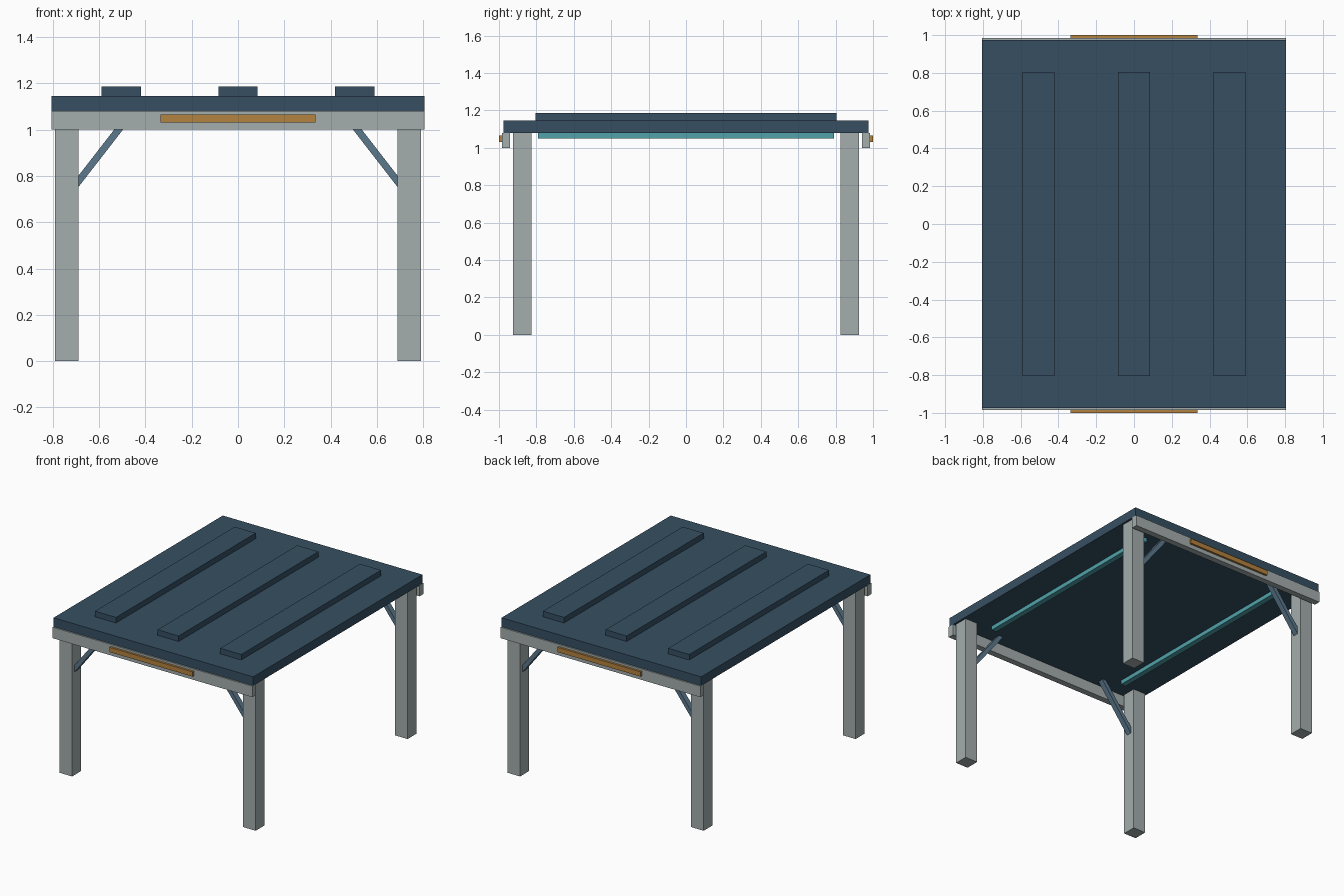
import bpy
import math
from mathutils import Vector

cube = bpy.data.objects.get("Cube")
if cube:
    bpy.data.objects.remove(cube, do_unlink=True)


def material(name, rgb):
    """Flat colour from 0-255 sRGB values, stored as linear."""
    lin = [((c / 255 + 0.055) / 1.055) ** 2.4 for c in rgb] + [1]
    mat = bpy.data.materials.new(name)
    mat.use_nodes = True
    mat.diffuse_color = lin
    shader = next(n for n in mat.node_tree.nodes if n.type == 'BSDF_PRINCIPLED')
    shader.inputs["Base Color"].default_value = lin
    return mat


navy = material("dark slate blue", (54, 79, 98))
grey = material("concrete grey", (164, 173, 173))
steel = material("steel blue", (92, 120, 140))
amber = material("amber brown", (180, 130, 62))
teal = material("teal", (80, 162, 170))


def box(name, centre, size, mat, tilt=0):
    bpy.ops.mesh.primitive_cube_add(size=1, location=centre)
    ob = bpy.context.object
    ob.name = name
    ob.scale = size
    ob.rotation_euler.y = tilt
    ob.data.materials.append(mat)
    return ob


# Roof slab with three raised ribs
box("roof_slab", (0, 0, 1.1125), (1.61, 1.95, 0.065), navy)
for x in (-0.505, 0, 0.505):
    box("roof_rib", (x, 0, 1.163), (0.17, 1.61, 0.045), navy)

for sy, end in ((-1, "front"), (1, "back")):
    # End beam and its panel
    box(end + "_beam", (0, sy * 0.9625, 1.04), (1.61, 0.045, 0.08), grey)
    box(end + "_panel", (0, sy * 0.99, 1.0475), (0.67, 0.02, 0.035), amber)

    for sx, side in ((-1, "right"), (1, "left")):
        # Post and diagonal brace
        box(f"{end}_{side}_post", (sx * 0.74, sy * 0.875, 0.54),
            (0.1, 0.1, 1.08), grey)
        low = Vector((sx * 0.71, sy * 0.875, 0.75))
        high = Vector((sx * 0.45, sy * 0.875, 1.085))
        run = high - low
        box(f"{end}_{side}_brace", (low + high) / 2, (0.03, 0.04, run.length),
            steel, math.atan2(run.x, run.z))

# Light strips under the roof
for sx, side in ((-1, "right"), (1, "left")):
    box(side + "_light_strip", (sx * 0.57, 0, 1.066), (0.04, 1.58, 0.032), teal)
